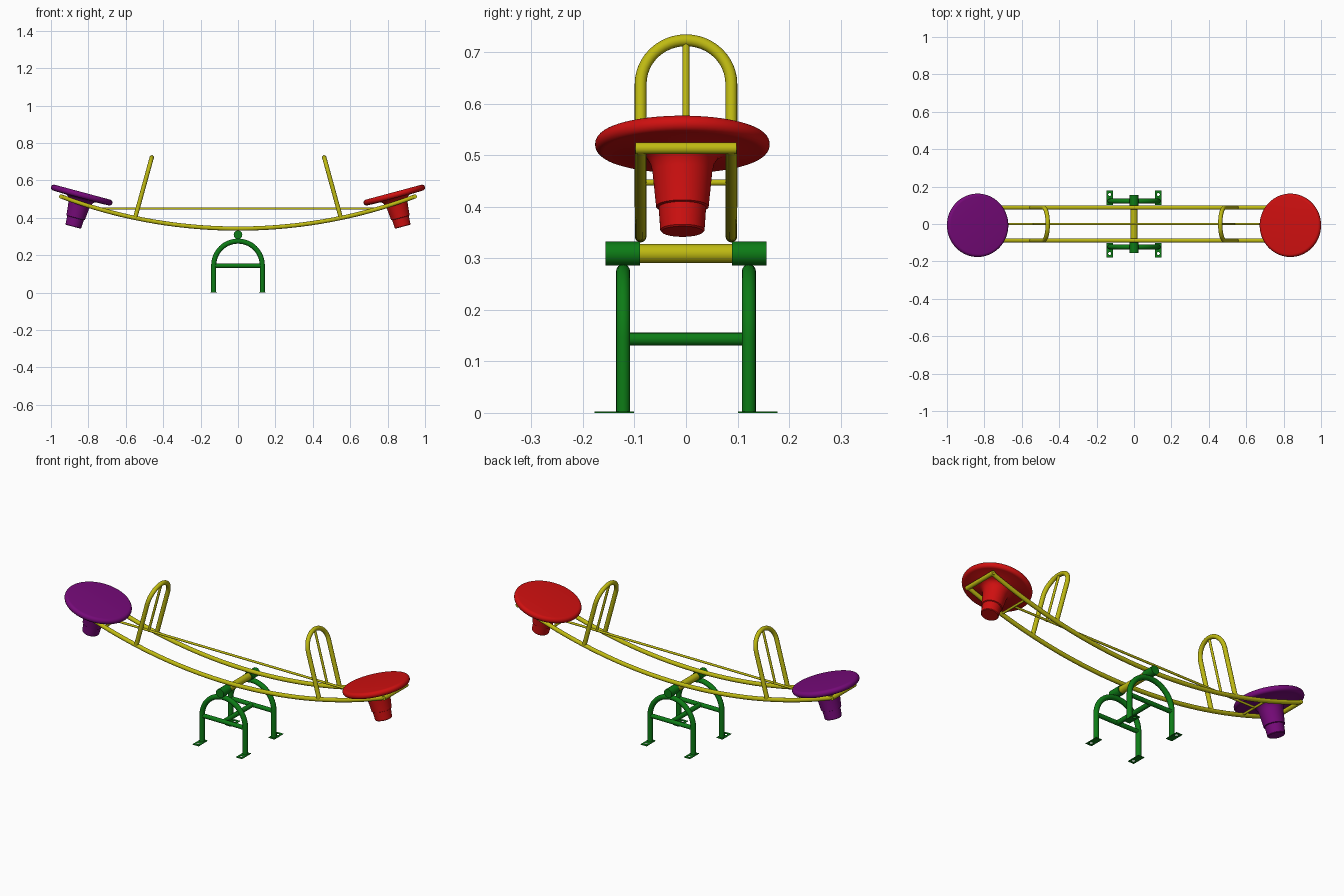
import bpy, bmesh, math
from mathutils import Matrix, Vector

if "Cube" in bpy.data.objects:
    bpy.data.objects.remove(bpy.data.objects["Cube"])

def material(name, rgb):
    m = bpy.data.materials.new(name)
    m.diffuse_color = (*rgb, 1)
    m.use_nodes = True
    m.node_tree.nodes["Principled BSDF"].inputs["Base Color"].default_value = m.diffuse_color
    return m

YELLOW = material("yellow paint", (0.52, 0.49, 0.006))
GREEN = material("green paint", (0.004, 0.20, 0.008))
RED = material("red plastic", (0.62, 0.005, 0.005))
PURPLE = material("purple plastic", (0.18, 0.003, 0.19))

def add(name, mesh, mat):
    mesh.materials.clear()
    mesh.materials.append(mat)
    mesh.shade_smooth()
    mesh.set_sharp_from_angle(angle=math.radians(40))
    ob = bpy.data.objects.new(name, mesh)
    bpy.context.collection.objects.link(ob)
    return ob

def curve_to_mesh(cu):
    tmp = bpy.data.objects.new("tmp", cu)
    bpy.context.collection.objects.link(tmp)
    dg = bpy.context.evaluated_depsgraph_get()
    me = bpy.data.meshes.new_from_object(tmp.evaluated_get(dg))
    bpy.data.objects.remove(tmp)
    return me

def spline(cu, pts, closed=False):
    s = cu.splines.new('POLY')
    s.points.add(len(pts) - 1)
    for p, co in zip(s.points, pts):
        p.co = (*co, 1)
    s.use_cyclic_u = closed

def tube(name, pts, r, mat):
    cu = bpy.data.curves.new(name, 'CURVE')
    cu.dimensions = '3D'
    cu.bevel_depth = r
    cu.bevel_resolution = 6
    cu.use_fill_caps = True
    spline(cu, pts)
    return add(name, curve_to_mesh(cu), mat)

def lathe(name, profile, mat, matrix, n=64):
    bm = bmesh.new()
    vs = [bm.verts.new((r, 0, z)) for r, z in profile]
    es = [bm.edges.new(e) for e in zip(vs, vs[1:])]
    bmesh.ops.spin(bm, geom=vs + es, cent=(0, 0, 0), axis=(0, 0, 1),
                   angle=2 * math.pi, steps=n)
    bmesh.ops.remove_doubles(bm, verts=bm.verts, dist=1e-5)
    bmesh.ops.recalc_face_normals(bm, faces=bm.faces)
    bm.transform(matrix)
    me = bpy.data.meshes.new(name)
    bm.to_mesh(me)
    bm.free()
    return add(name, me, mat)

def arch(half, straight):
    """Upside-down U as (across, up) pairs."""
    pts = [(half, 0)]
    for i in range(25):
        a = math.pi * i / 24
        pts.append((half * math.cos(a), straight + half * math.sin(a)))
    return pts + [(-half, 0)]

# Curved rails with end bars
R, Z0, END, RY = 2.69, 0.342, 0.945, 0.088
def rail_z(x):
    return Z0 + R - math.sqrt(R * R - x * x)

xs = [END * (i / 24 - 1) for i in range(49)]
for side, label in ((-1, "front"), (1, "back")):
    tube(label + "_rail", [(x, side * RY, rail_z(x)) for x in xs], 0.0112, YELLOW)

# Straight tie rod along the middle
TX = 0.74
tube("tie_rod", [(-TX, 0, 0.449), (TX, 0, 0.449)], 0.006, YELLOW)

# Seat profile: rounded disc, flared neck, stepped cup
t = 0.016
rim = [(0.1535 + t * math.cos(a), t * math.sin(a))
       for a in (math.pi / 2 - math.pi * i / 12 for i in range(13))]
seat = [(0, t)] + rim + [(0.082, -0.018), (0.070, -0.025), (0.062, -0.038),
        (0.058, -0.055), (0.051, -0.125), (0.046, -0.127), (0.043, -0.172),
        (0.040, -0.175), (0, -0.175)]

for s, label, mat in ((-1, "left", PURPLE), (1, "right", RED)):
    tube(label + "_end_bar", [(s * END, -0.098, rail_z(END)),
                              (s * END, 0.098, rail_z(END))], 0.0115, YELLOW)
    tube(label + "_tie_crossbar", [(s * TX, -RY, 0.447), (s * TX, RY, 0.447)], 0.006, YELLOW)
    # Seat, tilted inward
    M = Matrix.Translation((s * 0.836, -0.007, 0.521)) @ Matrix.Rotation(-s * math.radians(15), 4, 'Y')
    lathe(label + "_seat", seat, mat, M)
    # Leaning handle with centre bar
    base, top = Vector((s * 0.55, 0, rail_z(0.55))), Vector((s * 0.461, 0, 0.723))
    d = top - base
    up = d.normalized()
    pts = [base + up * v + Vector((0, u, 0)) for u, v in arch(RY, d.length - RY)]
    tube(label + "_handle", pts, 0.0115, YELLOW)
    tube(label + "_handle_centre_bar", [base + d * 0.14, top], 0.0065, YELLOW)

# Pivot axle and bearings
tube("pivot_axle", [(0, -0.1, 0.309), (0, 0.1, 0.309)], 0.0185, YELLOW)

LY, LX = 0.122, 0.13
for s, label in ((-1, "front"), (1, "back")):
    tube(label + "_bearing", [(0, s * 0.089, 0.309), (0, s * 0.156, 0.309)], 0.0232, GREEN)
    # Arched stand and its brace
    tube(label + "_stand", [(u, s * LY, v) for u, v in arch(LX, 0.145)], 0.0135, GREEN)
    tube(label + "_stand_brace", [(-LX, s * LY, 0.143), (LX, s * LY, 0.143)], 0.0115, GREEN)
    # Foot plates with bolt holes
    for sx, lx in ((-1, "left"), (1, "right")):
        cu = bpy.data.curves.new("plate", 'CURVE')
        cu.dimensions = '2D'
        cu.fill_mode = 'BOTH'
        cu.extrude = 0.0015
        x0, y0, y1 = sx * LX, s * 0.101, s * 0.178
        spline(cu, [(x0 - .018, y0, 0), (x0 + .018, y0, 0),
                    (x0 + .018, y1, 0), (x0 - .018, y1, 0)], True)
        spline(cu, [(x0 + .008 * math.cos(i * math.pi / 8),
                     s * 0.158 + .008 * math.sin(i * math.pi / 8), 0) for i in range(16)], True)
        me = curve_to_mesh(cu)
        me.transform(Matrix.Translation((0, 0, 0.0015)))
        add(label + "_" + lx + "_foot_plate", me, GREEN)

# Spreader joining the two stands
tube("stand_spreader", [(0, -LY, 0.143), (0, LY, 0.143)], 0.0125, GREEN)
